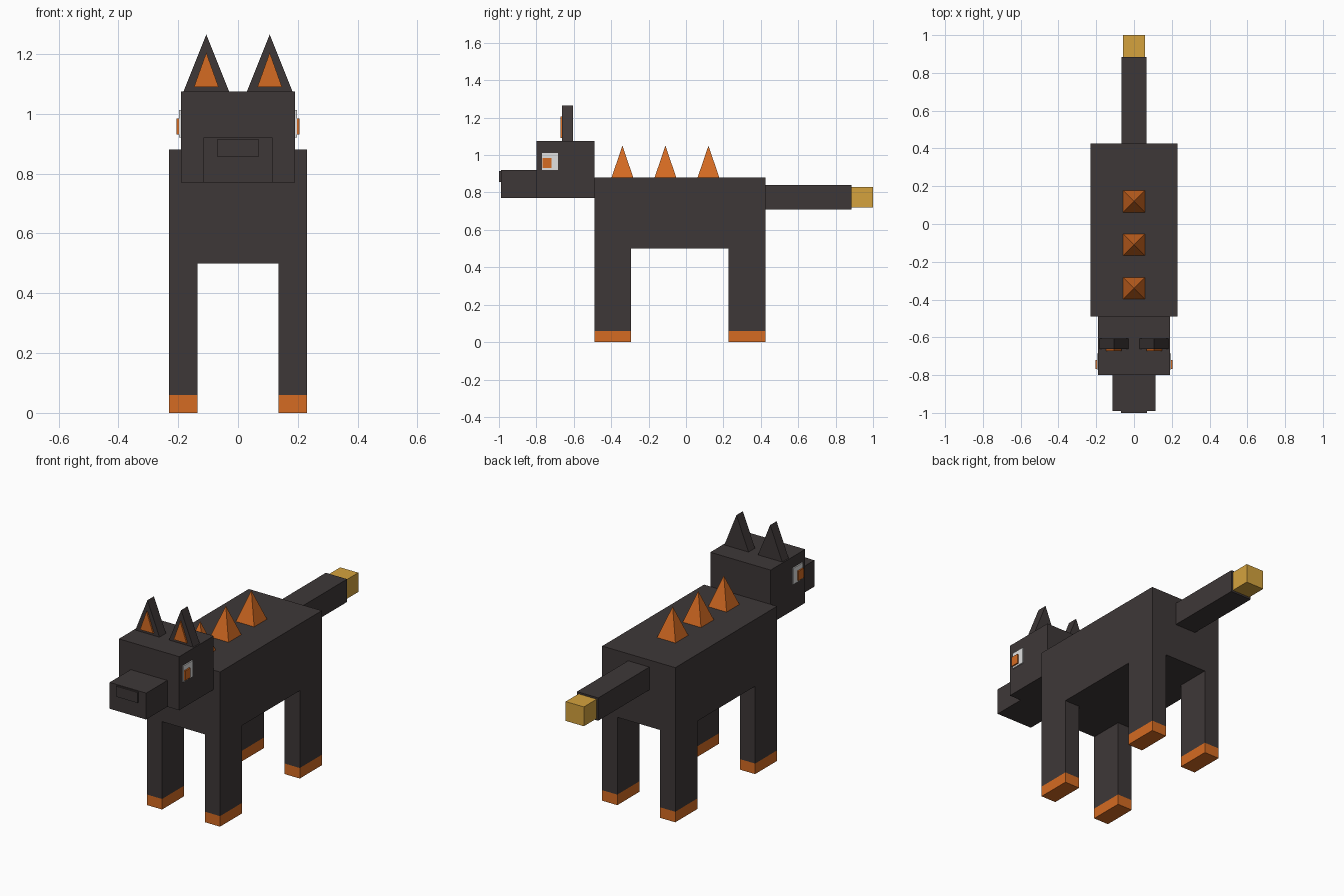
import bpy, bmesh

if "Cube" in bpy.data.objects:
    bpy.data.objects.remove(bpy.data.objects["Cube"])


def material(name, rgb):
    m = bpy.data.materials.new(name)
    m.diffuse_color = (*rgb, 1)
    m.use_nodes = True
    m.node_tree.nodes["Principled BSDF"].inputs["Base Color"].default_value = m.diffuse_color
    return m


CHARCOAL = material("charcoal", (0.048, 0.039, 0.039))
ORANGE = material("orange", (0.66, 0.146, 0.016))
GOLD = material("gold", (0.66, 0.365, 0.048))
WHITE = material("white", (0.75, 0.75, 0.75))


def finish(name, bm, mat):
    bmesh.ops.recalc_face_normals(bm, faces=bm.faces)
    me = bpy.data.meshes.new(name)
    bm.to_mesh(me)
    bm.free()
    me.materials.append(mat)
    ob = bpy.data.objects.new(name, me)
    bpy.context.collection.objects.link(ob)
    return ob


def box(name, x, y, z, mat):
    """Box from (min, max) ranges on each axis."""
    bm = bmesh.new()
    bmesh.ops.create_cube(bm, size=1)
    for v in bm.verts:
        v.co = [(a + b) / 2 + c * (b - a) for c, (a, b) in zip(v.co, (x, y, z))]
    return finish(name, bm, mat)


def triangle_prism(name, cx, half, y, z, mat):
    """Upright triangle in the xz plane, extruded along y."""
    bm = bmesh.new()
    front = [bm.verts.new((px, y[0], pz)) for px, pz in
             ((cx - half, z[0]), (cx + half, z[0]), (cx, z[1]))]
    face = bm.faces.new(front)
    ext = bmesh.ops.extrude_face_region(bm, geom=[face], use_keep_orig=True)
    for g in ext["geom"]:
        if isinstance(g, bmesh.types.BMVert):
            g.co.y = y[1]
    return finish(name, bm, mat)


def pyramid(name, cy, half, z, mat):
    """Square pyramid on the centre line."""
    bm = bmesh.new()
    base = [bm.verts.new((sx * half, cy + sy * half, z[0]))
            for sx, sy in ((-1, -1), (1, -1), (1, 1), (-1, 1))]
    tip = bm.verts.new((0, cy, z[1]))
    bm.faces.new(base)
    for i in range(4):
        bm.faces.new((base[i], base[(i + 1) % 4], tip))
    return finish(name, bm, mat)


def span(side, a, b):
    """Mirror an x range to the chosen side."""
    return tuple(sorted((side * a, side * b)))


# Torso, head and muzzle
box("body", (-0.23, 0.23), (-0.49, 0.425), (0.50, 0.88), CHARCOAL)
box("head", (-0.19, 0.19), (-0.80, -0.49), (0.77, 1.075), CHARCOAL)
box("muzzle", (-0.115, 0.115), (-0.99, -0.80), (0.77, 0.92), CHARCOAL)
box("nose", (-0.068, 0.068), (-1.0, -0.985), (0.855, 0.915), CHARCOAL)

# Tail with a gold tip
box("tail", (-0.067, 0.067), (0.425, 0.885), (0.71, 0.84), CHARCOAL)
box("tail_tip", (-0.057, 0.057), (0.885, 1.0), (0.72, 0.83), GOLD)

# Back spikes
for i, cy in enumerate((-0.34, -0.11, 0.12)):
    pyramid(f"spike_{i + 1}", cy, 0.058, (0.88, 1.05), ORANGE)

for label, s in (("left", -1), ("right", 1)):
    # Legs and paws
    for end, y in (("front", (-0.49, -0.293)), ("back", (0.227, 0.425))):
        x = span(s, 0.135, 0.23)
        box(f"{end}_leg_{label}", x, y, (0.06, 0.50), CHARCOAL)
        box(f"{end}_paw_{label}", x, y, (0.0, 0.06), ORANGE)
    # Ears
    triangle_prism(f"ear_{label}", s * 0.106, 0.076, (-0.663, -0.605), (1.075, 1.265), CHARCOAL)
    triangle_prism(f"inner_ear_{label}", s * 0.106, 0.041, (-0.672, -0.663), (1.09, 1.205), ORANGE)
    # Eyes
    box(f"eye_{label}", span(s, 0.19, 0.197), (-0.77, -0.685), (0.92, 1.012), WHITE)
    box(f"pupil_{label}", span(s, 0.197, 0.205), (-0.767, -0.72), (0.93, 0.985), ORANGE)
